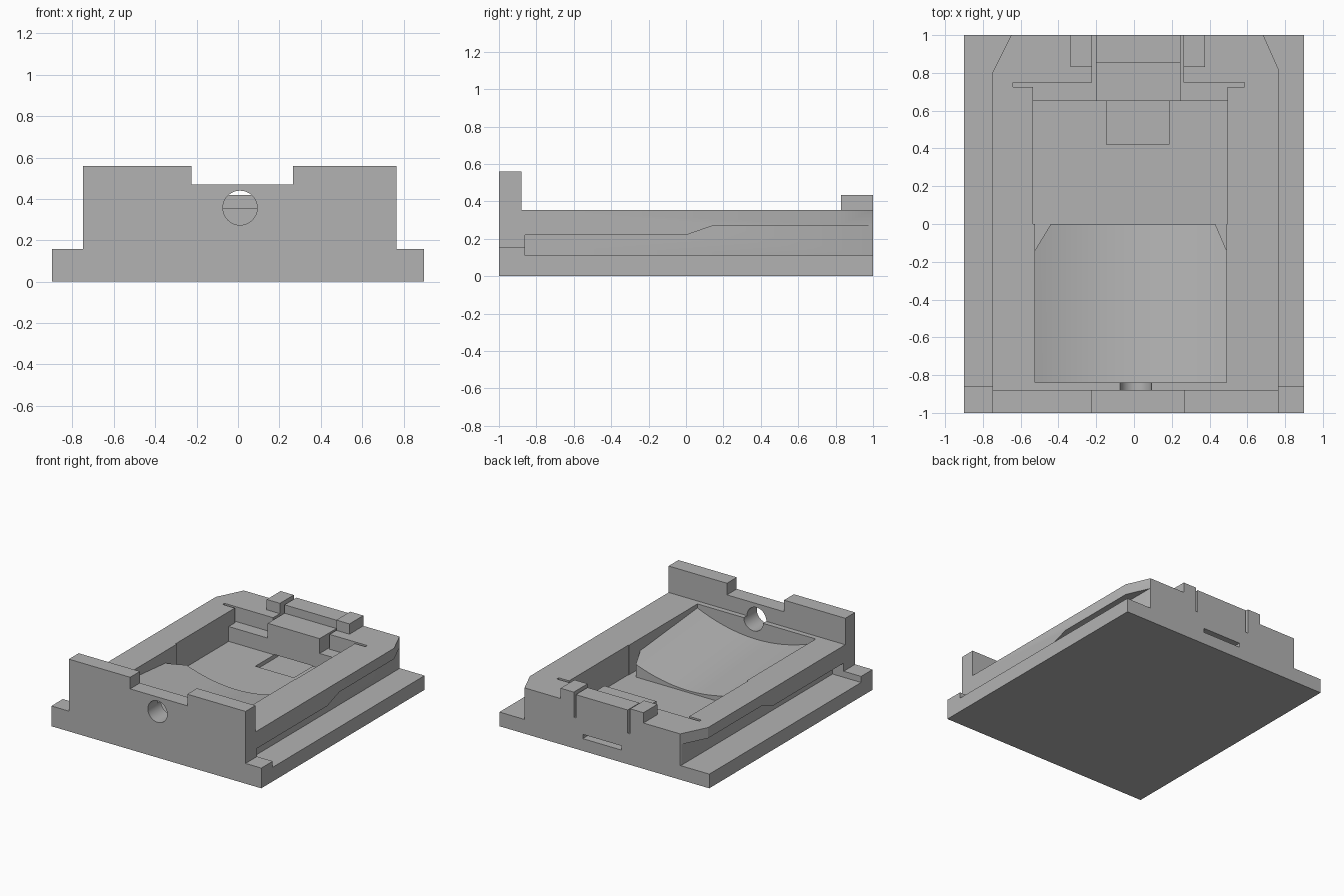
import bpy, bmesh, math
from mathutils import Vector

if "Cube" in bpy.data.objects:
    bpy.data.objects.remove(bpy.data.objects["Cube"], do_unlink=True)

grey = bpy.data.materials.new("plain grey")
grey.use_nodes = True
grey.diffuse_color = (0.45, 0.45, 0.45, 1)
grey.node_tree.nodes["Principled BSDF"].inputs["Base Color"].default_value = (0.45, 0.45, 0.45, 1)


def prism(name, start, end):
    """Solid between two matching outlines of 3D points."""
    bm = bmesh.new()
    a = [bm.verts.new(p) for p in start]
    b = [bm.verts.new(p) for p in end]
    bm.faces.new(a)
    bm.faces.new(b[::-1])
    for i in range(len(a)):
        j = (i + 1) % len(a)
        bm.faces.new((a[i], b[i], b[j], a[j]))
    bmesh.ops.recalc_face_normals(bm, faces=bm.faces)
    mesh = bpy.data.meshes.new(name)
    bm.to_mesh(mesh)
    bm.free()
    mesh.materials.append(grey)
    obj = bpy.data.objects.new(name, mesh)
    bpy.context.collection.objects.link(obj)
    return obj


def plan(name, pts, z0, z1):
    return prism(name, [(x, y, z0) for x, y in pts], [(x, y, z1) for x, y in pts])


def box(name, x0, x1, y0, y1, z0, z1):
    return plan(name, [(x0, y0), (x1, y0), (x1, y1), (x0, y1)], z0, z1)


def combine(target, tool, operation):
    mod = target.modifiers.new(tool.name, 'BOOLEAN')
    mod.operation, mod.solver, mod.object = operation, 'EXACT', tool
    bpy.context.view_layer.objects.active = target
    bpy.ops.object.modifier_apply(modifier=mod.name)
    bpy.data.objects.remove(tool, do_unlink=True)


def cut(tool):
    combine(holder, tool, 'DIFFERENCE')


def add(tool):
    combine(holder, tool, 'UNION')


TOP, FLOOR, LEDGE = 0.355, 0.125, 0.24

# Main block with chamfered rear corners
holder = plan("holder_body", [(-0.75, -1), (0.765, -1), (0.765, 0.82), (0.685, 1),
                              (-0.65, 1), (-0.75, 0.8)], 0.0, TOP)

# Stepped undercut along both sides
groove = [(-0.86, 0.11), (1.1, 0.11), (1.1, 0.272), (0.15, 0.272), (0, 0.22), (-0.86, 0.22)]
for inner, outer in ((0.688, 1.0), (-0.655, -1.0)):
    cut(prism("side_groove", [(inner, y, z) for y, z in groove],
              [(outer, y, z) for y, z in groove]))

# Base plate, front strip and notched front wall
add(box("base_plate", -0.9, 0.9, -1, 1, 0, 0.11))
add(box("front_strip", -0.9, 0.9, -1, -0.86, 0, 0.157))
wall = [(-0.75, 0.05), (0.765, 0.05), (0.765, 0.56), (0.265, 0.56),
        (0.265, 0.47), (-0.225, 0.47), (-0.225, 0.56), (-0.75, 0.56)]
add(prism("front_wall", [(x, -1, z) for x, z in wall], [(x, -0.88, z) for x, z in wall]))

# Raised pads at the rear
add(box("right_tab", -0.335, -0.222, 0.83, 1, 0.3, 0.435))
add(box("left_tab", 0.262, 0.375, 0.83, 1, 0.3, 0.435))
add(box("middle_tab", -0.2, 0.245, 0.855, 1, 0.3, 0.42))


# Sloping concave cradle
def cradle_outline(y):
    low = 0.14 - 0.09 * y
    pts = []
    for i in range(33):
        t = -1 + i / 16
        pts.append((-0.0175 + 0.5075 * t, y, low + 0.108 * t * t))
    return pts + [(0.49, y, 0.7), (-0.525, y, 0.7)]


cut(prism("cradle", cradle_outline(-0.84), cradle_outline(0.02)))

# Flat rear pocket, with its corners running into the cradle
cut(box("pocket", -0.535, 0.495, 0, 0.65, FLOOR, 0.7))
for edge, inner in ((-0.525, -0.44), (0.49, 0.43)):
    cut(plan("pocket_corner", [(edge, -0.14), (edge, 0.03), (inner, 0.03), (inner, 0)],
             FLOOR, 0.7))

# Ledge either side of the spring tongue, tongue slits and cross slots
for x0, x1, s0, s1, c0, c1 in ((-0.535, -0.2, -0.222, -0.2, -0.64, -0.21),
                               (0.245, 0.495, 0.245, 0.262, 0.25, 0.585)):
    cut(box("ledge", x0, x1, 0.64, 0.73, LEDGE, 0.7))
    cut(box("tongue_slit", s0, s1, 0.7, 1.1, LEDGE, 0.7))
    cut(box("cross_slot", c0, c1, 0.725, 0.748, LEDGE, 0.7))

# Cable channel through the back
cut(box("cable_channel", -0.145, 0.185, 0.42, 1.1, 0.095, 0.128))

# Round hole through the front wall
ring = [(0.01 + 0.083 * math.cos(a), 0.357 + 0.083 * math.sin(a))
        for a in (math.tau * i / 48 for i in range(48))]
cut(prism("round_hole", [(x, -1.1, z) for x, z in ring], [(x, -0.82, z) for x, z in ring]))

# Single material and smooth curved areas
holder.data.materials.clear()
holder.data.materials.append(grey)
for face in holder.data.polygons:
    face.material_index = 0
bpy.ops.object.select_all(action='DESELECT')
holder.select_set(True)
bpy.context.view_layer.objects.active = holder
bpy.ops.object.shade_smooth_by_angle(angle=math.radians(25))
